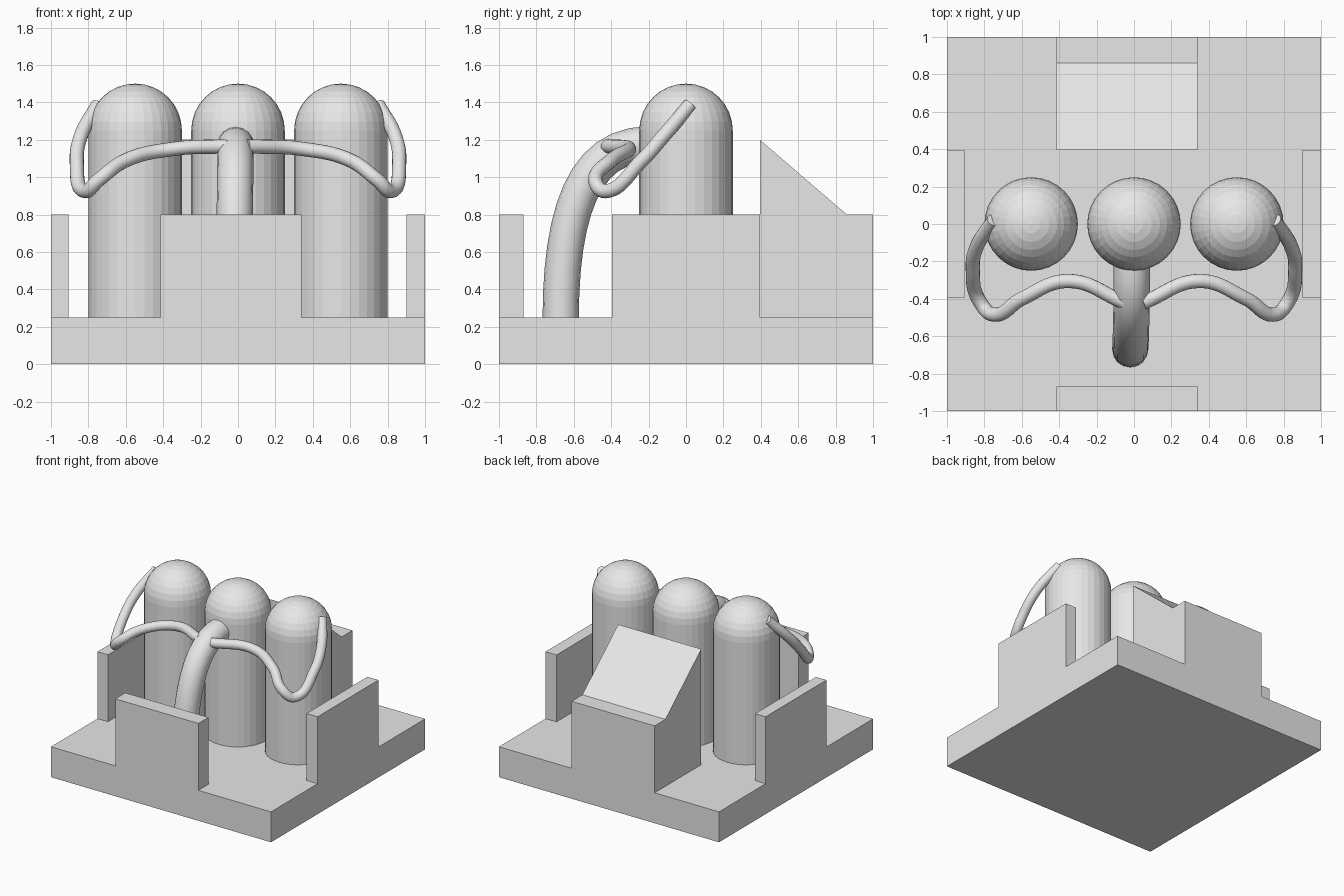
import bpy, bmesh, math
from mathutils import Vector

if "Cube" in bpy.data.objects:
    bpy.data.objects.remove(bpy.data.objects["Cube"])

grey = bpy.data.materials.new("light grey")
grey.diffuse_color = (0.8, 0.8, 0.8, 1)
grey.use_nodes = True
grey.node_tree.nodes["Principled BSDF"].inputs["Base Color"].default_value = grey.diffuse_color


def add_object(name, data):
    data.materials.append(grey)
    ob = bpy.data.objects.new(name, data)
    bpy.context.collection.objects.link(ob)
    return ob


def mesh_from(name, bm):
    bmesh.ops.recalc_face_normals(bm, faces=bm.faces[:])
    me = bpy.data.meshes.new(name)
    bm.to_mesh(me)
    bm.free()
    return add_object(name, me)


def extrude_up(bm, faces, height):
    new = bmesh.ops.extrude_face_region(bm, geom=faces)["geom"]
    verts = [v for v in new if isinstance(v, bmesh.types.BMVert)]
    bmesh.ops.translate(bm, verts=verts, vec=(0, 0, height))
    return verts, [f for f in new if isinstance(f, bmesh.types.BMFace)]


# Base slab with the four walls extruded from its plan
xs = [-1, -0.905, -0.415, 0.34, 0.9, 1]
ys = [-1, -0.87, -0.395, 0.395, 0.86, 1]
bm = bmesh.new()
grid = [[bm.verts.new((x, y, 0)) for x in xs] for y in ys]
for j in range(5):
    for i in range(5):
        bm.faces.new((grid[j][i], grid[j][i + 1], grid[j + 1][i + 1], grid[j + 1][i]))
_, top = extrude_up(bm, bm.faces[:], 0.25)


def is_wall(f):
    c = f.calc_center_median()
    side = abs(c.x) > 0.9 and abs(c.y) < 0.3
    front_or_back = -0.415 < c.x < 0.34 and (c.y < -0.87 or c.y > 0.395)
    return side or front_or_back


verts, _ = extrude_up(bm, [f for f in top if is_wall(f)], 0.55)
# Raise the inner edge of the back block into a sloped console
for v in verts:
    if abs(v.co.y - 0.395) < 1e-4 and abs(v.co.x) < 0.5:
        v.co.z = 1.2
bmesh.ops.recalc_face_normals(bm, faces=bm.faces[:])
bmesh.ops.dissolve_limit(bm, angle_limit=0.01, verts=bm.verts[:], edges=bm.edges[:])
mesh_from("base_with_walls", bm)


# Three round-topped tanks
def tank(name, x, r=0.25):
    bm = bmesh.new()
    pts = [(r, 0.25)] + [(r * math.cos(a), 1.25 + r * math.sin(a))
                         for a in (k * math.pi / 16 for k in range(9))]
    vs = [bm.verts.new((px, 0, pz)) for px, pz in pts]
    es = [bm.edges.new(p) for p in zip(vs, vs[1:])]
    bmesh.ops.spin(bm, geom=vs + es, cent=(0, 0, 0), axis=(0, 0, 1),
                   angle=2 * math.pi, steps=32, use_merge=True)
    bmesh.ops.remove_doubles(bm, verts=bm.verts[:], dist=1e-4)
    mesh_from(name, bm).location.x = x


for name, x in (("left_tank", -0.55), ("middle_tank", 0), ("right_tank", 0.55)):
    tank(name, x)


# Bent tubes
def tube(name, points, radius, handles=None):
    cu = bpy.data.curves.new(name, 'CURVE')
    cu.dimensions = '3D'
    cu.bevel_depth = radius
    cu.bevel_resolution = 6
    cu.resolution_u = 12
    cu.use_fill_caps = True
    sp = cu.splines.new('BEZIER')
    sp.bezier_points.add(len(points) - 1)
    for k, (bp, p) in enumerate(zip(sp.bezier_points, points)):
        bp.co = p
        if handles:
            bp.handle_left_type = bp.handle_right_type = 'FREE'
            bp.handle_left = bp.handle_right = handles[k]
        else:
            bp.handle_left_type = bp.handle_right_type = 'AUTO'
    return add_object(name, cu)


# Thick pipe from the floor into the middle tank
tube("main_pipe", [(-0.02, -0.67, 0.24), (-0.012, -0.2, 1.175)], 0.097,
     [(-0.02, -0.67, 0.8), (-0.012, -0.55, 1.175)])

# Thin hoses from the pipe to the outer tanks
hose = [(0.75, 0.02, 1.385), (0.84, -0.12, 1.22), (0.862, -0.24, 1.085),
        (0.815, -0.43, 0.925), (0.745, -0.485, 0.985), (0.6, -0.40, 1.09),
        (0.35, -0.305, 1.15), (0.05, -0.42, 1.165)]
for name, s in (("left_hose", -1), ("right_hose", 1)):
    tube(name, [(s * x, y, z) for x, y, z in hose], 0.038)
